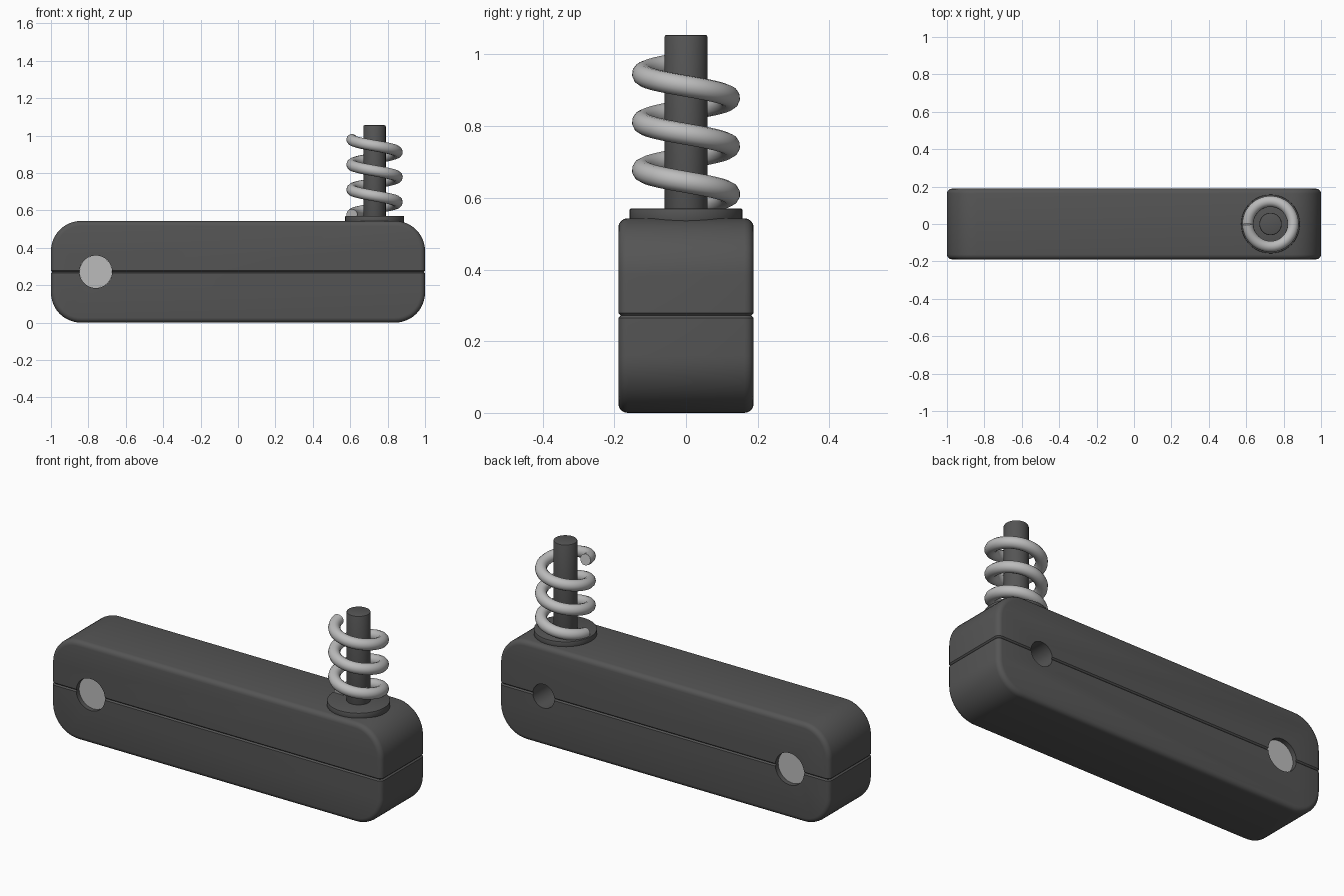
import bpy, bmesh
from math import sin, cos, pi, radians

if "Cube" in bpy.data.objects:
    bpy.data.objects.remove(bpy.data.objects["Cube"])

W, SEAM, RAD = 0.189, 0.2715, 0.16     # half width, half height, corner radius
POST_X, PIVOT_X = 0.73, -0.76


def material(name, v):
    m = bpy.data.materials.new(name)
    m.diffuse_color = (v, v, v, 1)
    m.use_nodes = True
    m.node_tree.nodes["Principled BSDF"].inputs["Base Color"].default_value = m.diffuse_color
    return m


DARK, LIGHT = material("dark_grey", 0.09), material("light_grey", 0.5)


def add(name, bm, mat):
    bmesh.ops.recalc_face_normals(bm, faces=bm.faces[:])
    me = bpy.data.meshes.new(name)
    bm.to_mesh(me)
    bm.free()
    ob = bpy.data.objects.new(name, me)
    bpy.context.collection.objects.link(ob)
    me.materials.append(mat)
    return ob


def activate(ob):
    bpy.ops.object.select_all(action='DESELECT')
    ob.select_set(True)
    bpy.context.view_layer.objects.active = ob


def smooth(ob):
    activate(ob)
    bpy.ops.object.shade_smooth_by_angle(angle=radians(35))


def cylinder(name, r, lo, hi, mat, loc, along_y=False, bevel=0.0):
    bm = bmesh.new()
    bmesh.ops.create_cone(bm, cap_ends=True, segments=48, radius1=r, radius2=r, depth=hi - lo)
    if bevel:
        rim = [e for e in bm.edges if abs(e.verts[0].co.z - e.verts[1].co.z) < 1e-6]
        bmesh.ops.bevel(bm, geom=rim, offset=bevel, segments=2, profile=0.5, affect='EDGES')
    ob = add(name, bm, mat)
    mid = (lo + hi) / 2
    if along_y:
        ob.rotation_euler.x = pi / 2
        ob.location = (loc[0], mid, loc[1])
    else:
        ob.location = (loc[0], loc[1], mid)
    smooth(ob)
    return ob


def half_body(name, sign, cutters):
    # half outline: flat at the seam, rounded outer corners
    pts = [(-1, 0), (1, 0)]
    for cx, a0 in ((1 - RAD, 0), (RAD - 1, pi / 2)):
        for i in range(13):
            a = a0 + i * pi / 24
            pts.append((cx + RAD * cos(a), SEAM - RAD + RAD * sin(a)))
    bm = bmesh.new()
    face = bm.faces.new([bm.verts.new((x, -W, z)) for x, z in pts])
    ext = bmesh.ops.extrude_face_region(bm, geom=[face])
    bmesh.ops.translate(bm, vec=(0, 2 * W, 0),
                        verts=[g for g in ext["geom"] if isinstance(g, bmesh.types.BMVert)])
    bmesh.ops.recalc_face_normals(bm, faces=bm.faces[:])

    def at_seam(e):
        return all(abs(v.co.z) < 1e-5 for v in e.verts)

    # rounded side rims, then the small chamfer that forms the seam groove
    rim = [e for e in bm.edges
           if abs(e.verts[0].co.y - e.verts[1].co.y) < 1e-5 and not at_seam(e)]
    bmesh.ops.bevel(bm, geom=rim, offset=0.026, segments=4, profile=0.5, affect='EDGES')
    seam = [e for e in bm.edges if at_seam(e)]
    bmesh.ops.bevel(bm, geom=seam, offset=0.007, segments=1, profile=0.5, affect='EDGES')
    for v in bm.verts:
        v.co.z = SEAM + sign * v.co.z
    ob = add(name, bm, DARK)
    activate(ob)
    for c in cutters:
        mod = ob.modifiers.new("hole", 'BOOLEAN')
        mod.operation, mod.solver, mod.object = 'DIFFERENCE', 'EXACT', c
        bpy.ops.object.modifier_apply(modifier=mod.name)
    smooth(ob)


# Holes: one right through for the pivot, one blind hole in the back
cutters = [cylinder("pivot_cutter", 0.087, -0.3, 0.3, DARK, (PIVOT_X, SEAM), True),
           cylinder("back_cutter", 0.065, 0.0, 0.3, DARK, (POST_X, SEAM), True)]
bpy.context.view_layer.update()

# Two halves of the body
half_body("lower_body", -1, cutters)
half_body("upper_body", 1, cutters)
for c in cutters:
    bpy.data.objects.remove(c)

# Pivot pin recessed in its hole
cylinder("pivot_pin", 0.0868, -W + 0.025, W - 0.025, LIGHT, (PIVOT_X, SEAM), True)

# Washer and post under the spring
cylinder("washer", 0.157, 0.535, 0.57, DARK, (POST_X, 0), bevel=0.003)
cylinder("post", 0.06, 0.53, 1.055, DARK, (POST_X, 0), bevel=0.006)

# Coil spring, three turns
cu = bpy.data.curves.new("spring", 'CURVE')
cu.dimensions = '3D'
cu.bevel_depth, cu.bevel_resolution, cu.use_fill_caps = 0.03, 4, True
n = 144
sp = cu.splines.new('POLY')
sp.points.add(n)
for i, p in enumerate(sp.points):
    a = pi - 6 * pi * i / n
    p.co = (POST_X + 0.121 * cos(a), 0.121 * sin(a), 0.577 + 0.402 * i / n, 1)
cu.materials.append(LIGHT)
bpy.context.collection.objects.link(bpy.data.objects.new("spring", cu))
